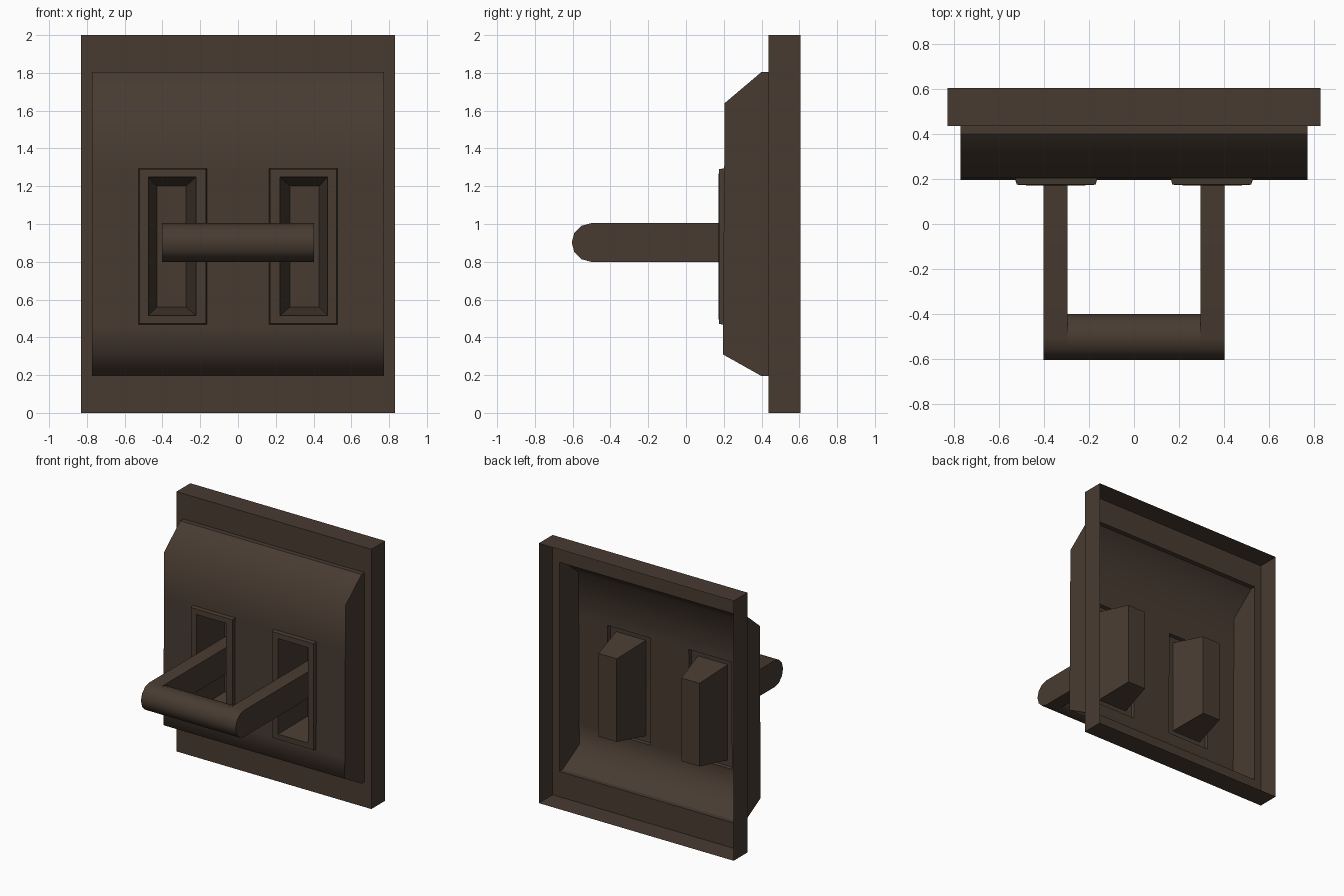
import bpy, bmesh, math

if "Cube" in bpy.data.objects:
    bpy.data.objects.remove(bpy.data.objects["Cube"])

mat = bpy.data.materials.new("dark_bronze")
mat.diffuse_color = (0.065, 0.044, 0.031, 1)
mat.use_nodes = True
mat.node_tree.nodes["Principled BSDF"].inputs["Base Color"].default_value = mat.diffuse_color


def finish(bm, name, angle, front_sheet=False):
    bmesh.ops.remove_doubles(bm, verts=bm.verts, dist=0.0005)
    bmesh.ops.recalc_face_normals(bm, faces=bm.faces)
    bm.normal_update()
    # an open sheet must face the front overall
    if front_sheet and sum(f.normal.y * f.calc_area() for f in bm.faces) > 0:
        bmesh.ops.reverse_faces(bm, faces=bm.faces)
    me = bpy.data.meshes.new(name)
    bm.to_mesh(me)
    bm.free()
    ob = bpy.data.objects.new(name, me)
    bpy.context.collection.objects.link(ob)
    me.materials.append(mat)
    bpy.ops.object.select_all(action='DESELECT')
    ob.select_set(True)
    bpy.context.view_layer.objects.active = ob
    bpy.ops.object.shade_smooth_by_angle(angle=math.radians(angle))
    return ob


def ring(bm, x0, x1, z0, z1, y):
    return [bm.verts.new((x, y, z)) for x, z in ((x0, z0), (x1, z0), (x1, z1), (x0, z1))]


def bridge(bm, rings):
    for a, b in zip(rings, rings[1:]):
        for i in range(4):
            j = (i + 1) % 4
            bm.faces.new((a[i], a[j], b[j], b[i]))


# Open-backed wall plate: rim, flat border, step and sloped raised panel
bm = bmesh.new()
bridge(bm, [ring(bm, -.83, .83, 0, 2, .605),
            ring(bm, -.83, .83, 0, 2, .437),
            ring(bm, -.772, .772, .195, 1.805, .437),
            ring(bm, -.772, .772, .195, 1.805, .40)])
xs = [-.772, -.528, -.165, .165, .528, .772]
zs = [.31, .467, 1.295, 1.64]


def panel_y(z):
    return .195 + .01 * (z - .31) / 1.33


# Raised panel front, leaving two openings for the slots
for i in range(5):
    for j in range(3):
        if j == 1 and i in (1, 3):
            continue
        bm.faces.new([bm.verts.new((x, panel_y(z), z)) for x, z in (
            (xs[i], zs[j]), (xs[i + 1], zs[j]), (xs[i + 1], zs[j + 1]), (xs[i], zs[j + 1]))])

# Top and bottom slopes
for z_in, z_out in ((.31, .195), (1.64, 1.805)):
    for x0, x1 in zip(xs, xs[1:]):
        bm.faces.new([bm.verts.new(p) for p in (
            (x0, panel_y(z_in), z_in), (x1, panel_y(z_in), z_in),
            (x1, .40, z_out), (x0, .40, z_out))])

# Panel side walls
for x in (xs[0], xs[-1]):
    prof = [(.40, .195)] + [(panel_y(z), z) for z in zs] + [(.40, 1.805)]
    bm.faces.new([bm.verts.new((x, y, z)) for y, z in prof])

# Slots: raised surround, tapered walls and floor
for s in (-1, 1):
    def slot(x_in, x_out, z0, z1, y):
        a, b = sorted((s * x_in, s * x_out))
        r = ring(bm, a, b, z0, z1, y)
        return r
    outer = slot(.165, .528, .467, 1.295, .2)
    for v in outer:
        v.co.y = panel_y(v.co.z)
    lip = slot(.170, .522, .472, 1.29, .175)
    mid = slot(.222, .475, .515, 1.25, .172)
    floor = slot(.275, .43, .56, 1.2, .45)
    bridge(bm, [outer, lip, mid, floor])
    bm.faces.new(floor)
finish(bm, "wall_plate", 62, True)


# Extrude a (y, z) profile along x
def extruded(name, prof, x0, x1, angle):
    bm = bmesh.new()
    f = bm.faces.new([bm.verts.new((x0, y, z)) for y, z in prof])
    ext = bmesh.ops.extrude_face_region(bm, geom=[f])
    for e in ext["geom"]:
        if isinstance(e, bmesh.types.BMVert):
            e.co.x = x1
    return finish(bm, name, angle)


# Handle arms with rounded front ends, running back into the slots
R, CY, CZ = .102, -.503, .902
arc = [(CY - R * math.sin(math.radians(a)), CZ + R * math.cos(math.radians(a)))
       for a in range(0, 181, 30)]
arm = arc + [(.45, CZ - R), (.45, CZ + R)]
for s, side in ((-1, "left"), (1, "right")):
    a, b = sorted((s * .295, s * .403))
    extruded(side + "_handle_arm", arm, a, b, 40)

# Round grip bar between the arms
circle = [(CY + R * math.cos(math.radians(a)), CZ + R * math.sin(math.radians(a)))
          for a in range(0, 360, 30)]
extruded("grip_bar", circle, -.297, .297, 40)
